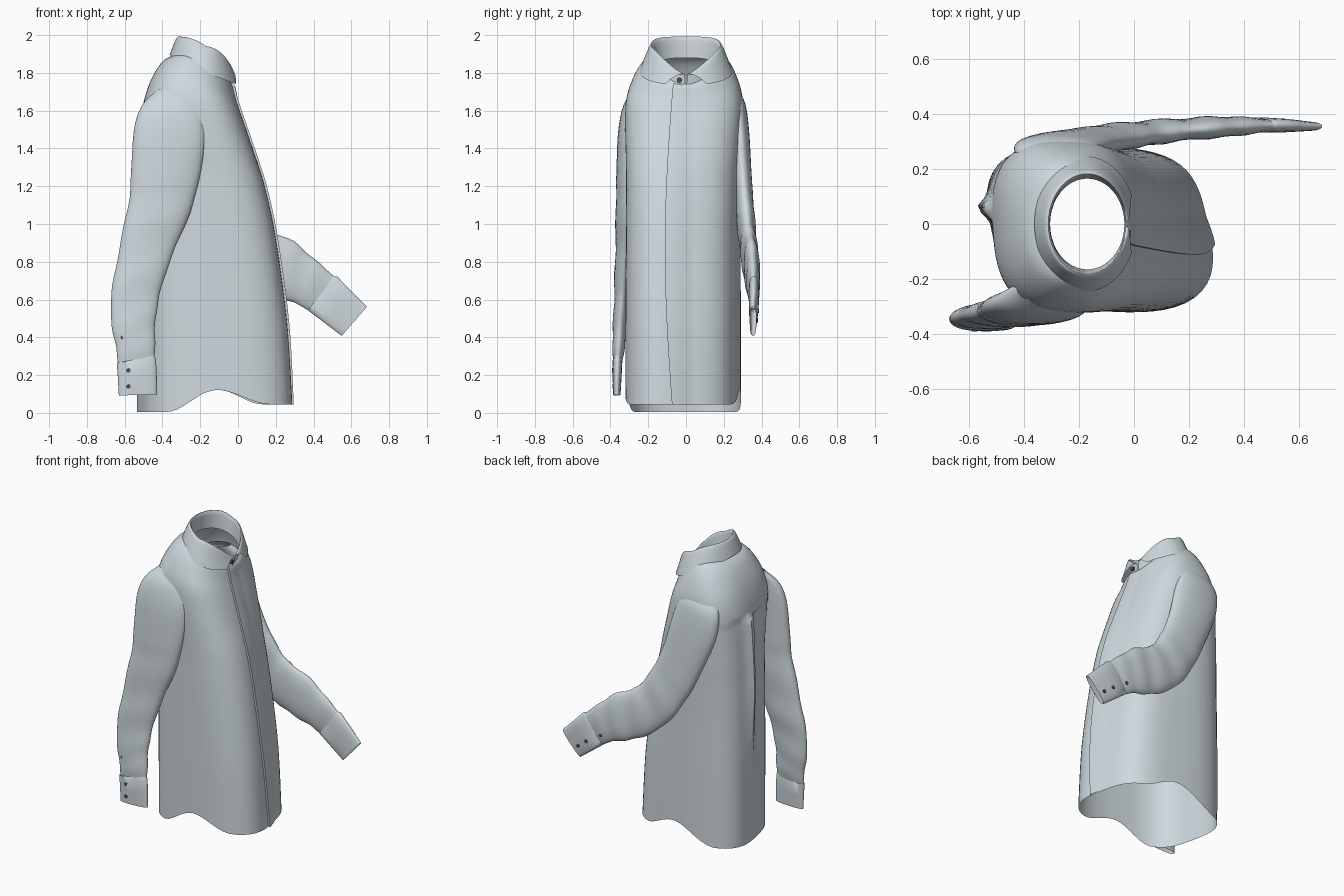
import bpy, math
from mathutils import Vector

if "Cube" in bpy.data.objects:
    bpy.data.objects.remove(bpy.data.objects["Cube"])


def material(name, rgb):
    m = bpy.data.materials.new(name)
    m.diffuse_color = (*rgb, 1)
    m.use_nodes = True
    m.node_tree.nodes["Principled BSDF"].inputs["Base Color"].default_value = m.diffuse_color
    return m


CLOTH = material("pale blue grey cloth", (0.62, 0.69, 0.73))
DARK = material("dark grey button", (0.07, 0.08, 0.09))


def dense(rows, k):
    """Catmull-Rom interpolation of parameter rows."""
    out = []
    for i in range(len(rows) - 1):
        p = [rows[max(i - 1, 0)], rows[i], rows[i + 1], rows[min(i + 2, len(rows) - 1)]]
        for j in range(k):
            t = j / k
            out.append([0.5 * (2 * b + (c - a) * t + (2 * a - 5 * b + 4 * c - d) * t * t
                               + (3 * b - a - 3 * c + d) * t ** 3) for a, b, c, d in zip(*p)])
    return out + [list(rows[-1])]


def loft(name, rings, closed=True, mat=CLOTH, angle=40):
    n = len(rings[0])
    verts = [v for r in rings for v in r]
    faces = []
    for i in range(len(rings) - 1):
        for j in range(n if closed else n - 1):
            k = (j + 1) % n
            faces.append((i * n + j, i * n + k, (i + 1) * n + k, (i + 1) * n + j))
    me = bpy.data.meshes.new(name)
    me.from_pydata(verts, [], faces)
    me.materials.append(mat)
    ob = bpy.data.objects.new(name, me)
    bpy.context.collection.objects.link(ob)
    bpy.ops.object.select_all(action='DESELECT')
    ob.select_set(True)
    bpy.context.view_layer.objects.active = ob
    bpy.ops.object.shade_smooth_by_angle(angle=math.radians(angle))
    return ob


def ring_point(row, a, skew=0):
    """Rounded-box section with its own height at back, side and front."""
    xb, xf, cy, yh, zb, zs, zf, n = row
    c, s = math.cos(a), math.sin(a)
    r = (abs(c) ** n + abs(s) ** n) ** (-1 / n)
    k = 1 - skew * math.sin(2 * a)
    c, s = r * c, r * s
    h = c
    if zs < .45:                             # curved shirt tail
        h = math.copysign(math.sin(min(1, abs(c) / .7) * math.pi / 2), c)
    z = zs + (zf - zb) / 2 * h + ((zf + zb) / 2 - zs) * h * h
    return Vector(((xb + xf) / 2 + (xf - xb) / 2 * c * k, cy + yh * s * (1 + (k - 1) * .6), z))


# Body: x back, x front, y centre, y half, z back, z side, z front, squareness
body = dense([
    (-.52, .272, -.015, .300, .005, .12, .045, 3.2),
    (-.52, .245, -.015, .300, .48, .50, .48, 3.2),
    (-.52, .186, -.015, .298, .93, .94, .93, 3.0),
    (-.515, .125, -.012, .300, 1.24, 1.25, 1.22, 2.9),
    (-.51, .053, -.01, .310, 1.50, 1.50, 1.46, 2.8),
    (-.49, .008, -.008, .308, 1.65, 1.66, 1.60, 2.7),
    (-.45, -.012, -.004, .272, 1.77, 1.78, 1.67, 2.4),
    (-.395, -.022, 0, .222, 1.86, 1.86, 1.72, 2.2),
    (-.325, -.034, 0, .172, 1.90, 1.88, 1.74, 2.0)], 7)


def body_point(row, a):
    p = ring_point(row, a, .08 * max(0, min(1, (1.75 - row[5]) / .5)))
    if math.cos(a) < -.3:
        if p.z > 1.53:                       # back yoke edge
            p.x -= .008 * min(1, (2 - p.z) * 4)
        else:                                # box pleat under the yoke
            fade = max(0, min(1, (p.z - .35) / .7))
            p.x -= .04 * fade * math.exp(-((p.y - .06) / .035) ** 2)
            p.x += .015 * fade * math.exp(-((p.y + .05) / .04) ** 2)
    return p


N = 72
loft("shirt_body", [[body_point(r, 2 * math.pi * i / N) for i in range(N)] for r in body])


# Front placket laid over the chest
def front_point(row, y, lift):
    p = body_point(row, math.atan((y - row[2]) / row[3]))
    return p + Vector((lift, 0, 0))


strip = []
for r in body[:-3]:
    yl = -.07 - .04 * math.sin(math.pi * min(1, r[6] / 1.75))
    strip.append([front_point(r, y, d) for y, d in
                  ((yl, -.006), (yl, .012), (yl / 2 - .012, .011), (-.015, .007), (.05, -.003))])
loft("front_placket", strip, False, angle=30)

# Collar: rows go from the stand, over the fold, to the pointed lower edge
# each: front opening angle, lift beside the opening, then a section row
collar = [
    (.02, .02, -.305, -.035, 0, .165, 1.88, 1.83, 1.735, 2),
    (.03, .06, -.305, -.032, 0, .172, 1.95, 1.89, 1.77, 2),
    (.04, .08, -.307, -.030, 0, .178, 1.985, 1.935, 1.785, 2),
    (.06, .08, -.318, -.025, 0, .188, 1.992, 1.94, 1.79, 2),
    (.10, .07, -.330, -.017, 0, .200, 1.975, 1.92, 1.785, 2),
    (.27, .03, -.347, -.007, 0, .224, 1.935, 1.865, 1.77, 2),
    (.46, 0, -.362, .010, 0, .246, 1.895, 1.805, 1.735, 2)]
M = 64


def collar_point(row, u):
    a = row[0] + (2 * math.pi - 2 * row[0]) * u
    lift = row[1] * max(0, math.cos(a)) * abs(math.sin(a))
    return ring_point(row[2:], a) + Vector((0, 0, lift))


loft("collar", [[collar_point(r, i / M) for i in range(M + 1)] for r in dense(collar, 2)],
     False, angle=50)


# Sleeves: x, y, z, half width, half thickness along a path
def tube(name, rows, n=2.2, k=5, wrinkle=0.0, seg=32):
    rows = dense(rows, k) if k > 1 else rows
    rings = []
    for i, (x, y, z, hw, th) in enumerate(rows):
        a, b = rows[max(i - 1, 0)], rows[min(i + 1, len(rows) - 1)]
        t = Vector((b[0] - a[0], 0, b[2] - a[2])).normalized()
        side = Vector((-t.z, 0, t.x))
        u = i / (len(rows) - 1)
        w = wrinkle * max(0, u - .4) * (1 - u) * 6
        ring = []
        for j in range(seg):
            q = 2 * math.pi * j / seg
            c, s = math.cos(q), math.sin(q)
            r = (abs(c) ** n + abs(s) ** n) ** (-1 / n)
            bump = 1 + w * math.sin(i * 1.25 + 1.6 * c)
            ring.append(Vector((x, y, z)) + side * (hw * r * c * (1 + (bump - 1) * .3))
                        + Vector((0, th * r * s * bump, 0)))
        rings.append(ring)
    return loft(name, rings, angle=50)


tube("right_sleeve", [
    (-.335, -.235, 1.71, .09, .045), (-.34, -.275, 1.63, .155, .055),
    (-.358, -.298, 1.50, .190, .060), (-.38, -.310, 1.30, .185, .058),
    (-.415, -.318, 1.10, .165, .053), (-.505, -.330, .80, .135, .046),
    (-.553, -.345, .55, .122, .038), (-.543, -.356, .36, .104, .034),
    (-.537, -.362, .25, .096, .020)], wrinkle=.15)
tube("left_sleeve", [
    (-.305, .225, 1.71, .09, .045), (-.29, .265, 1.63, .145, .050),
    (-.26, .283, 1.48, .165, .052), (-.18, .298, 1.25, .150, .050),
    (-.08, .315, 1.04, .146, .048), (.05, .332, .87, .148, .044),
    (.22, .347, .77, .155, .040), (.36, .355, .69, .125, .036),
    (.46, .359, .62, .110, .022)], wrinkle=.18)

# Cuffs
tube("right_cuff", [(-.540, -.362, .285, .098, .022), (-.538, -.363, .275, .104, .026),
                    (-.533, -.365, .19, .103, .024), (-.530, -.366, .095, .101, .019)], 2.6, 1)
tube("left_cuff", [(.440, .360, .638, .108, .024), (.448, .360, .632, .118, .028),
                   (.53, .358, .560, .110, .025), (.616, .355, .485, .102, .017)], 2.6, 1)


# Buttons
def button(name, loc, axis, r=.012):
    rot = (math.pi / 2, 0, 0) if axis == 'y' else (0, math.pi / 2, 0)
    bpy.ops.mesh.primitive_cylinder_add(vertices=14, radius=r, depth=.01, location=loc, rotation=rot)
    ob = bpy.context.object
    ob.name = name
    ob.data.materials.append(DARK)


for i, (x, y, z) in enumerate([(-.58, -.386, .225), (-.58, -.385, .14), (-.61, -.378, .40)]):
    button(f"right_cuff_button_{i + 1}", (x, y, z), 'y')
for i, (x, y, z) in enumerate([(.555, .376, .49), (.49, .381, .54), (.38, .382, .61)]):
    button(f"left_cuff_button_{i + 1}", (x, y, z), 'y')
button("collar_button", (-.018, -.035, 1.762), 'x', .014)
